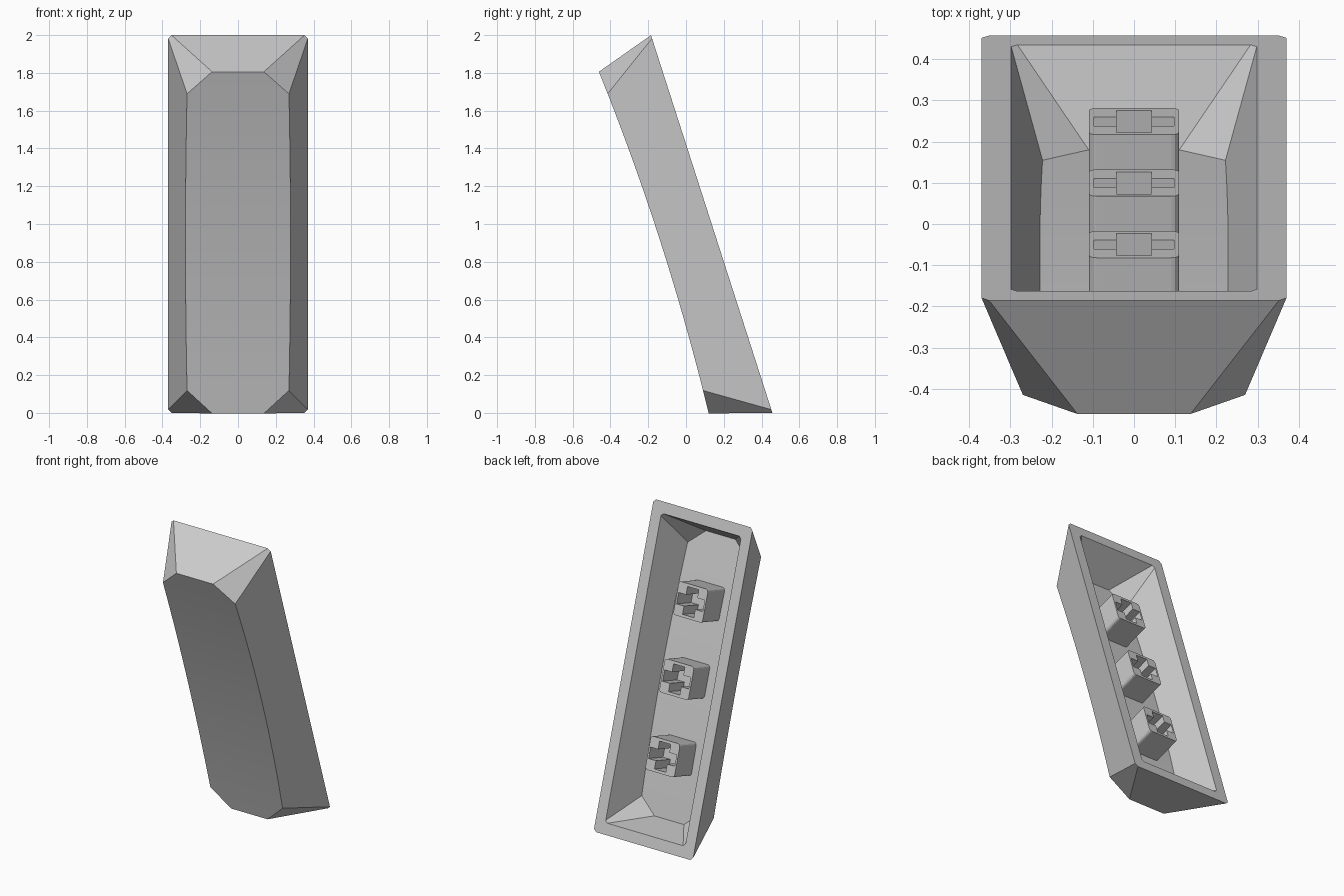
import bpy, bmesh, math

if "Cube" in bpy.data.objects:
    bpy.data.objects.remove(bpy.data.objects["Cube"])

# Local frame: x across, z along the rim, -y = depth from the rim to the front face
LEAN, CENTRE = 0.311, (0, 0.136, 1.0)
SLOPE = 0.32                      # inward taper of the side walls

grey = bpy.data.materials.new("light_grey_plastic")
grey.diffuse_color = (0.6, 0.6, 0.6, 1)
grey.use_nodes = True
grey.node_tree.nodes["Principled BSDF"].inputs["Base Color"].default_value = grey.diffuse_color


def finish(name, bm):
    bmesh.ops.recalc_face_normals(bm, faces=bm.faces)
    me = bpy.data.meshes.new(name)
    bm.to_mesh(me)
    bm.free()
    ob = bpy.data.objects.new(name, me)
    bpy.context.collection.objects.link(ob)
    me.materials.append(grey)
    ob.location = CENTRE
    ob.rotation_euler.x = LEAN
    bpy.ops.object.select_all(action='DESELECT')
    ob.select_set(True)
    bpy.context.view_layer.objects.active = ob
    bpy.ops.object.shade_smooth_by_angle(angle=math.radians(12))
    return ob


def skin(bm, rx, rz, ch, end_x, end_z, corner_z, mid_depth, sag):
    """Tapered tray: chamfered rim, sloping walls, curved face with cut corners."""
    def depth(z):
        return mid_depth + sag * (z / end_z) ** 2

    n = 16
    rows = [-end_z] + [corner_z * (2 * i / n - 1) for i in range(n + 1)] + [end_z]
    sides = {}
    for s in (-1, 1):
        sides[s] = []
        for z in rows:
            d = depth(z)
            x = end_x if abs(z) == end_z else rx - SLOPE * d
            sides[s].append(bm.verts.new((s * x, -d, z)))
    L, R = sides[-1], sides[1]
    # Curved face
    for i in range(len(rows) - 1):
        bm.faces.new((L[i], R[i], R[i + 1], L[i + 1]))
    # Rim corners in order around the opening
    rim = [bm.verts.new((x, 0, z)) for x, z in (
        (ch - rx, -rz), (rx - ch, -rz), (rx, ch - rz), (rx, rz - ch),
        (rx - ch, rz), (ch - rx, rz), (-rx, rz - ch), (-rx, ch - rz))]
    # End walls, corner walls, long walls
    bm.faces.new((rim[0], rim[1], R[0], L[0]))
    bm.faces.new((rim[1], rim[2], R[1], R[0]))
    bm.faces.new([rim[2], rim[3]] + R[-2:0:-1])
    bm.faces.new((rim[3], rim[4], R[-1], R[-2]))
    bm.faces.new((rim[4], rim[5], L[-1], R[-1]))
    bm.faces.new((rim[5], rim[6], L[-2], L[-1]))
    bm.faces.new([rim[6], rim[7]] + L[1:-1])
    bm.faces.new((rim[7], rim[0], L[0], L[1]))
    return rim


# Hollow cap: outer skin, inner skin, flat rim between them
bm = bmesh.new()
outer = skin(bm, 0.37, 1.05, 0.018, 0.137, 0.95, 0.825, 0.287, 0.035)
inner = skin(bm, 0.298, 0.977, 0.015, 0.11, 0.90, 0.80, 0.217, 0.026)
for i in range(8):
    j = (i + 1) % 8
    bm.faces.new((outer[i], outer[j], inner[j], inner[i]))
finish("cap_shell", bm)


def loop(bm, pts, y, z0):
    vs = [bm.verts.new((x, y, z0 + z)) for x, z in pts]
    es = [bm.edges.new((vs[i], vs[(i + 1) % len(vs)])) for i in range(len(vs))]
    return vs, es


def wall(bm, a, b):
    for i in range(len(a)):
        j = (i + 1) % len(a)
        bm.faces.new((a[i], a[j], b[j], b[i]))


# Outline of a stem (rounded square) and of its cross-shaped socket
HX, HZ, RAD = 0.109, 0.106, 0.018
block = []
for q, (sx, sz) in enumerate(((1, 1), (-1, 1), (-1, -1), (1, -1))):
    for k in range(4):
        a = math.pi / 2 * (q + k / 3)
        block.append((sx * (HX - RAD) + RAD * math.cos(a),
                      sz * (HZ - RAD) + RAD * math.sin(a)))
AX, AZ, BX, BZ = 0.097, 0.036, 0.042, 0.088
quarter = [(AX, AZ), (BX, AZ), (BX, BZ)]
cross = (quarter + [(-x, z) for x, z in quarter[::-1]]
         + [(-x, -z) for x, z in quarter] + [(x, -z) for x, z in quarter[::-1]])

# Three socketed stems standing on the cavity floor
for name, z0 in (("lower_stem", -0.488), ("middle_stem", 0), ("upper_stem", 0.488)):
    bm = bmesh.new()
    tip, tip_edges = loop(bm, block, -0.038, z0)
    base, _ = loop(bm, block, -0.245, z0)
    mouth, mouth_edges = loop(bm, cross, -0.038, z0)
    bottom, _ = loop(bm, cross, -0.2, z0)
    bmesh.ops.triangle_fill(bm, edges=tip_edges + mouth_edges, use_beauty=True)
    wall(bm, tip, base)
    wall(bm, mouth, bottom)
    bm.faces.new(base)
    bm.faces.new(bottom)
    finish(name, bm)
